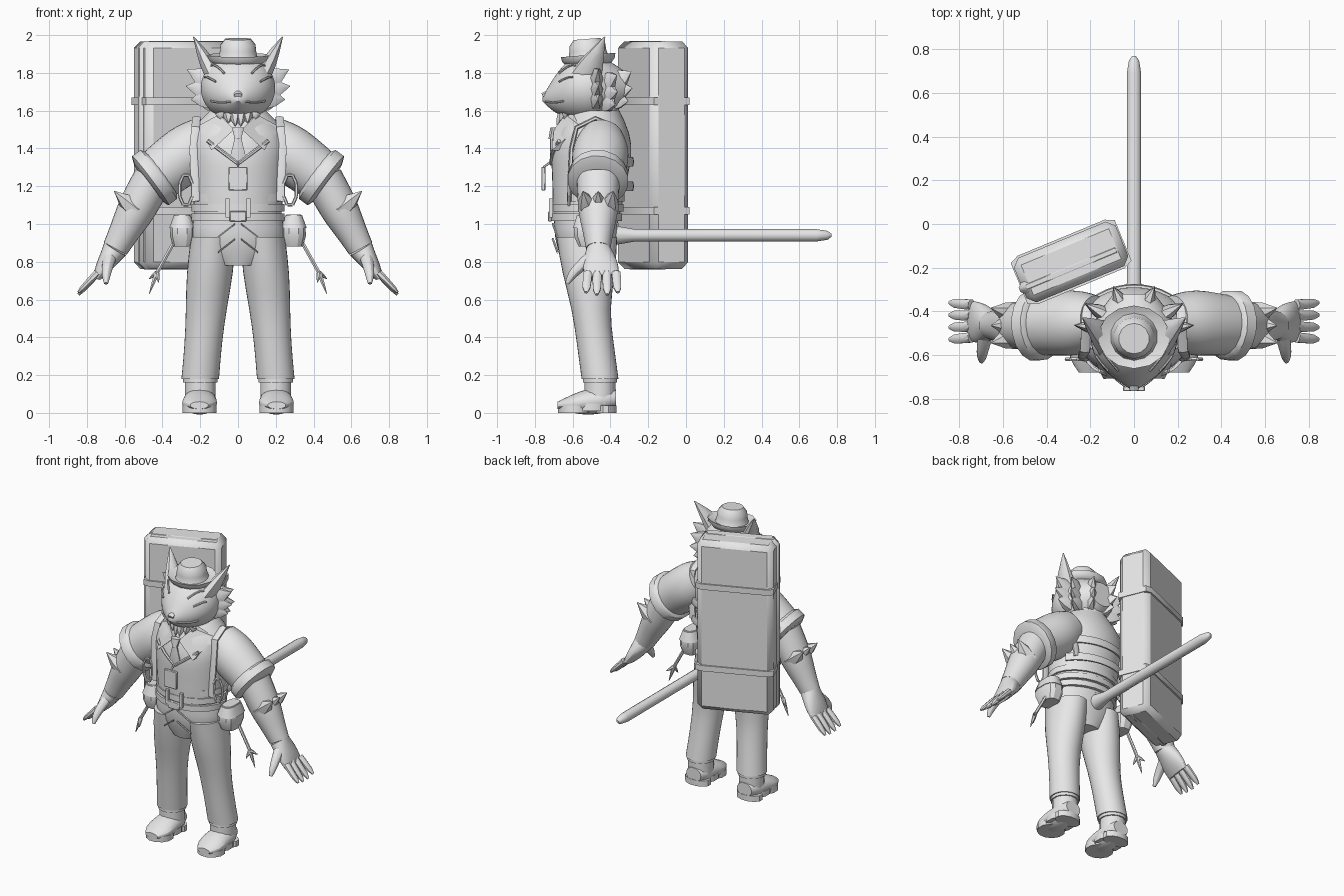
import bpy, bmesh, math
from mathutils import Vector, Matrix

default_cube = bpy.data.objects.get("Cube")
if default_cube:
    bpy.data.objects.remove(default_cube, do_unlink=True)

grey = bpy.data.materials.new("plain grey")
grey.use_nodes = True
tone = (.8, .8, .8, 1)
grey.diffuse_color = tone
grey.node_tree.nodes["Principled BSDF"].inputs["Base Color"].default_value = tone

RIGHTWARD, BACKWARD, UPWARD = Matrix.Identity(3)


def point(x, y, z):
    return Vector((x, y, z))


def finish(name, bm, mirror=False, smooth_levels=0, bevel=0, crease_angle=40):
    """Turn a bmesh into a shaded object, with optional modifiers."""
    bmesh.ops.recalc_face_normals(bm, faces=bm.faces)
    mesh = bpy.data.meshes.new(name)
    bm.to_mesh(mesh)
    bm.free()
    mesh.materials.append(grey)
    mesh.shade_smooth()
    mesh.set_sharp_from_angle(angle=math.radians(crease_angle))
    obj = bpy.data.objects.new(name, mesh)
    bpy.context.collection.objects.link(obj)
    if bevel:
        modifier = obj.modifiers.new("bevel", 'BEVEL')
        modifier.width, modifier.segments = bevel, 1
    if smooth_levels:
        modifier = obj.modifiers.new("subdivision", 'SUBSURF')
        modifier.levels = modifier.render_levels = smooth_levels
    if mirror:
        obj.modifiers.new("mirror", 'MIRROR')


def resample(spine, count):
    """Spread count points evenly over the segments of a spine."""
    last = len(spine) - 1
    result = []
    for i in range(count):
        place = last * i / (count - 1)
        start = min(int(place), last - 1)
        result.append(spine[start].lerp(spine[start + 1], place - start))
    return result


def add_loft(bm, spine, across, deep=None, axis=None, side=RIGHTWARD, sides=12, power=1):
    """Skin rounded rings along a spine; sizes are half widths, one per ring."""
    if isinstance(across, float):
        across = [across] * len(spine)
    if isinstance(deep, float):
        deep = [deep] * len(across)
    deep = deep or across
    centers = spine if len(spine) == len(across) else resample(spine, len(across))
    rings = []
    for i, center in enumerate(centers):
        ahead, behind = centers[min(i + 1, len(centers) - 1)], centers[max(i - 1, 0)]
        tangent = axis or (ahead - behind).normalized()
        u = (side - tangent * side.dot(tangent)).normalized()
        v = tangent.cross(u)
        ring = []
        for k in range(sides):
            turn = math.tau * (k + .5) / sides
            c, s = (math.copysign(abs(q) ** power, q) for q in (math.cos(turn), math.sin(turn)))
            ring.append(bm.verts.new(center + u * c * across[i] + v * s * deep[i]))
        rings.append(ring)
    for lower, upper in zip(rings, rings[1:]):
        for k in range(sides):
            following = (k + 1) % sides
            bm.faces.new((lower[k], lower[following], upper[following], upper[k]))
    # Creased rims keep the full length when subdivided
    crease = bm.edges.layers.float.get("crease_edge") or bm.edges.layers.float.new("crease_edge")
    for cap in (rings[0], rings[-1]):
        for edge in bm.faces.new(cap).edges:
            edge[crease] = 1


def loft(name, spine, across, deep=None, axis=None, side=RIGHTWARD, sides=12, power=1, **options):
    bm = bmesh.new()
    add_loft(bm, spine, across, deep, axis, side, sides, power)
    finish(name, bm, **options)


def tufts(name, pairs, radius, flatness=1):
    """Mirrored fur tufts: pointed cones from base to tip."""
    bm = bmesh.new()
    across = (radius, radius * .7, .002)
    for base, tip in pairs:
        add_loft(bm, [base, tip], across, [size * flatness for size in across], side=UPWARD, sides=6)
    finish(name, bm, mirror=True)


def box(name, center, size, turn=0, bevel=0):
    bm = bmesh.new()
    bmesh.ops.create_cube(bm, size=1)
    bmesh.ops.transform(bm, verts=bm.verts, matrix=Matrix.Translation(center)
                        @ Matrix.Rotation(turn, 4, 'Z') @ Matrix.Diagonal((*size, 1)))
    finish(name, bm, bevel=bevel, crease_angle=25)


def on_torso(x, z, facing=-1):
    """Point just outside the chest (facing -1) or the back (facing 1)."""
    return point(x, -.5 + facing * .215 * math.sqrt(1 - (x / .27) ** 2), z)


# Torso
WAIST, NECK = point(0, -.53, 1), point(0, -.48, 1.6)
loft("shirt_torso", [WAIST, NECK], (.23, .24, .25, .26, .28, .15), (.17, .19, .2, .22, .2, .13),
     axis=UPWARD, sides=20, smooth_levels=1)
loft("neck", [NECK - UPWARD * .1, NECK + UPWARD * .1], .13, axis=UPWARD)

# Trousers
HIP, KNEE, ANKLE = point(.13, -.525, .93), point(.168, -.505, .55), point(.2, -.455, .18)
loft("trouser_seat", [WAIST - UPWARD * .22, WAIST + UPWARD * .02], (.12, .23, .255, .24), (.12, .15, .17, .17),
     axis=UPWARD, sides=20, smooth_levels=1)
loft("trouser_leg", [HIP, KNEE, ANKLE], (.122, .128, .11, .1, .102), (.165, .145, .1, .1, .1),
     axis=UPWARD, sides=16, mirror=True, smooth_levels=1)
loft("trouser_cuff", [ANKLE, ANKLE - UPWARD * .02], .092, axis=UPWARD, sides=16, mirror=True)
for lift in (0, .08):
    start = WAIST + point(.015, -.175, lift - .08)
    loft("trouser_crease", [start, start + point(.09, .025, -.07)], .006, axis=RIGHTWARD, side=UPWARD,
         sides=6, mirror=True)

# Boots
HEEL, TOE = point(.2, -.37, .075), point(.205, -.68, .04)
loft("boot_shaft", [ANKLE, ANKLE - UPWARD * .13], .084, axis=UPWARD, mirror=True)
loft("boot_foot", [HEEL, TOE], (.06, .09, .092, .097, .098, .05), (.05, .07, .075, .065, .045, .02),
     axis=BACKWARD, mirror=True, smooth_levels=1)
SOLE = point(.203, 0, .02)
for part, y, length, lift in (("sole", -.59, .09, 0), ("arch", -.5, .1, .01), ("heel", -.425, .06, 0)):
    middle = SOLE + point(0, y, lift)
    loft("boot_" + part, [middle - UPWARD * .02, middle + UPWARD * .02], .093, length,
         axis=UPWARD, mirror=True)

# Arms
SHOULDER, ELBOW = point(.17, -.445, 1.45), point(.45, -.465, 1.24)
WRIST, KNUCKLES = point(.65, -.465, .87), point(.745, -.445, .72)
loft("shirt_sleeve", [SHOULDER, ELBOW], (.12, .15, .155, .145, .14), (.13, .155, .155, .15, .14),
     side=BACKWARD, sides=16, mirror=True, smooth_levels=1)
CUFF = [SHOULDER.lerp(ELBOW, step) for step in (.84, .9, 1.05, 1.1)]
loft("rolled_sleeve", CUFF, (.135, .16, .163, .13), (.135, .165, .165, .12), side=BACKWARD,
     sides=16, mirror=True, crease_angle=50)
loft("forearm", [ELBOW, WRIST], (.12, .115, .11, .085, .068), (.11, .11, .105, .085, .072), side=BACKWARD,
     mirror=True, smooth_levels=1)
FUR = ELBOW.lerp(WRIST, .45)
tufts("elbow_tufts", [(FUR + BACKWARD * spread, FUR + point(.115, spread * 1.6, .1))
                      for spread in (-.05, 0, .05)], .06)
loft("palm", [WRIST, KNUCKLES], (.066, .09, .1, .095), (.07, .055, .045, .025), side=BACKWARD,
     mirror=True, smooth_levels=1)
for finger in (-1.5, -.5, .5, 1.5):
    root = KNUCKLES + BACKWARD * finger * .05 + UPWARD * .02
    tip = root + point(.1, finger * .006, -.12 + abs(finger) * .012)
    loft("finger", [root, tip], (.025, .025, .024, .022, .009), (.022, .02, .018, .016, .008),
         side=BACKWARD, sides=8, mirror=True)
THUMB = WRIST.lerp(KNUCKLES, .3) - BACKWARD * .04
loft("thumb", [THUMB, THUMB + point(.02, -.1, -.08), THUMB + point(.02, -.13, -.14)],
     (.04, .032, .026, .012), sides=8, mirror=True, smooth_levels=1)

# Head: width and height swell from the nose to the crown
MUZZLE = point(0, -.76, 1.66)


def on_face(along, turn):
    """Point on the head, from nose (0) to nape (1), turned up from its left side."""
    swell = math.sin(.06 + 2.6 * along ** .85)
    return MUZZLE + point(.205 * swell * math.cos(turn), .44 * along,
                          min(.06, along * .18) + .185 * swell * math.sin(turn))


middles = [MUZZLE + point(0, .44 * step / 8, min(.06, step * .0225)) for step in range(9)]
loft("head", middles, [on_face(step / 8, 0).x for step in range(9)],
     [.9 * on_face(step / 8, 0).x for step in range(9)], axis=BACKWARD, sides=18, smooth_levels=1)
loft("nose", [MUZZLE + UPWARD * .02, MUZZLE + point(0, .06, .05)], .022, .014, sides=8)
for part, first, last, low, high in (("mouth", .04, .25, -.5, -.4), ("closed_eye", .2, .36, .5, .35),
                                     ("brow", .2, .4, 1, .75)):
    path = [on_face(first + (last - first) * step / 4, low + (high - low) * step / 4) for step in range(5)]
    loft(part, path, .006, side=UPWARD, sides=6, mirror=True)

# Fur tufts fan around the back and cheeks, and hang from the chin
SKULL = point(0, -.49, 1.71)
fan = []
for yaw, shift in ((.35, .02), (.95, 0), (1.45, .03)):
    for height in (-.11, -.03, .06):
        reach = point(.28 * math.sin(yaw), .22 * math.cos(yaw), height + shift)
        fan.append((SKULL + reach * .55, SKULL + reach * (1 - height * height * 9) + UPWARD * .02))
tufts("head_tufts", fan, .065, .6)
CHIN = point(0, -.66, 1.58)
tufts("beard_tufts", [(CHIN + point(x, x / 3, 0), CHIN + point(x, x / 2 - .03, x / 2 - .07))
                      for x in (.015, .05, .09)], .03)
EAR, EAR_TIP = point(.125, -.53, 1.78), point(.235, -.43, 1.99)
loft("ear", [EAR, EAR_TIP], (.085, .065, .035, .003), (.05, .042, .025, .003), side=BACKWARD, sides=8, mirror=True)

# Hat
HAT = point(0, -.515, 1.855)
TILT = point(0, -.08, 1).normalized()
loft("hat_crown", [HAT, HAT + TILT * .125], (.12, .105, .098, .095, .07), axis=TILT, sides=14)
loft("hat_brim", [HAT - TILT * .01, HAT + TILT * .015, HAT + TILT * .04, HAT + TILT * .02],
     (.13, .16, .165, .1), (.12, .14, .145, .1), axis=TILT, sides=14, crease_angle=60)

# Collar, lapels, tie and tag
bm = bmesh.new()
wing = bm.faces.new([bm.verts.new(corner) for corner in (
    point(.02, -.7, 1.5), point(.1, -.64, 1.58), point(.21, -.56, 1.52), point(.14, -.71, 1.39))])
extruded = bmesh.ops.extrude_face_region(bm, geom=[wing])["geom"]
bmesh.ops.translate(bm, verts=[item for item in extruded if isinstance(item, bmesh.types.BMVert)],
                    vec=BACKWARD * .04)
finish("collar_wing", bm, mirror=True)
loft("lapel", [on_torso(0, 1.32), on_torso(.08, 1.38), on_torso(.16, 1.44)], .01, mirror=True, sides=6)
TIE = point(0, -.71, 1.31)
loft("tie_blade", [TIE, TIE + UPWARD * .15], (.003, .045, .03, .018), .01, axis=UPWARD, sides=8)
loft("tie_knot", [TIE + UPWARD * .14, TIE + point(0, .01, .2)], (.018, .035), .02, axis=UPWARD, sides=8)
box("chest_tag", point(0, -.755, 1.24), (.1, .022, .125), bevel=.004)
loft("tag_cord", [on_torso(0, 1.33), point(0, -.755, 1.3)], .006, sides=6)

# Belts and harness
for lift in (.035, .085, .14):
    belt = WAIST + point(0, lift / 8, lift)
    loft("belt", [belt - UPWARD * .02, belt + UPWARD * .02], .25, .19, axis=UPWARD, sides=20)
box("belt_buckle", WAIST + point(0, -.19, .04), (.09, .02, .055), bevel=.005)
for x in (-.055, .055):
    box("belt_loop", WAIST + point(x, -.185, .085), (.02, .02, .1))
loft("shoulder_strap", [on_torso(.225, 1.12), on_torso(.235, 1.4), point(.225, -.58, 1.51),
                        point(.22, -.48, 1.56), point(.215, -.38, 1.52), on_torso(.21, 1.4, 1),
                        on_torso(.19, 1.2, 1)], .025, .012, sides=6, mirror=True)
for z in (1.2, 1.33):
    loft("back_band", [on_torso(.04 * step, z, 1) for step in range(-6, 7)], .03, .01, side=UPWARD, sides=6)

# Clip rings, pouches and hanging cords
RING = point(.275, -.62, 1.18)
corners = [RING + point(.037 * math.cos(turn), 0, .085 * math.sin(turn))
           for turn in (math.tau * (k + .5) / 8 for k in range(9))]
bm = bmesh.new()
for start, end in zip(corners, corners[1:]):
    add_loft(bm, [start, end], .009, side=BACKWARD, sides=6)
finish("clip_ring", bm, mirror=True)
POUCH = point(.295, -.5, .88)
loft("pouch", [POUCH, POUCH + UPWARD * .17], (.05, .066, .064, .04), (.07, .095, .095, .07), axis=UPWARD,
     power=.7, mirror=True, crease_angle=30)
loft("pouch_flap", [POUCH + UPWARD * .1, POUCH + UPWARD * .165], (.07, .046), (.1, .08), axis=UPWARD,
     power=.7, mirror=True)
CORD, TASSEL = point(.33, -.48, .92), point(.43, -.48, .74)
loft("hanging_cord", [CORD, TASSEL], .011, sides=6, mirror=True)
tufts("cord_tassel", [(TASSEL, TASSEL + point(.04, 0, -.11)), (TASSEL, TASSEL + point(.04, .03, -.03)),
                      (TASSEL, TASSEL - point(.01, .03, .05))], .014)

# Tail
TAIL, TAIL_TIP = point(0, -.42, .94), point(0, .77, .94)
loft("tail", [TAIL, TAIL + BACKWARD * .15, TAIL_TIP - BACKWARD * .08, TAIL_TIP - BACKWARD * .02, TAIL_TIP],
     (.06, .034, .034, .024, .008), axis=BACKWARD)

# Case on the back
CASE, TURN = point(-.288, -.174, 1.365), math.radians(22.5)
LENGTHWISE = Matrix.Rotation(TURN, 3, 'Z') @ RIGHTWARD
box("case_body", CASE, (.505, .22, 1.205), TURN, bevel=.035)
box("case_rim", CASE - BACKWARD * .03, (.512, .09, 1.21), TURN, bevel=.035)
for lift in (-.295, .285):
    strap = CASE + UPWARD * lift
    loft("case_strap", [strap - UPWARD * .02, strap + UPWARD * .02], .262, .122, axis=UPWARD,
         side=LENGTHWISE, sides=8, power=.2, crease_angle=25)
